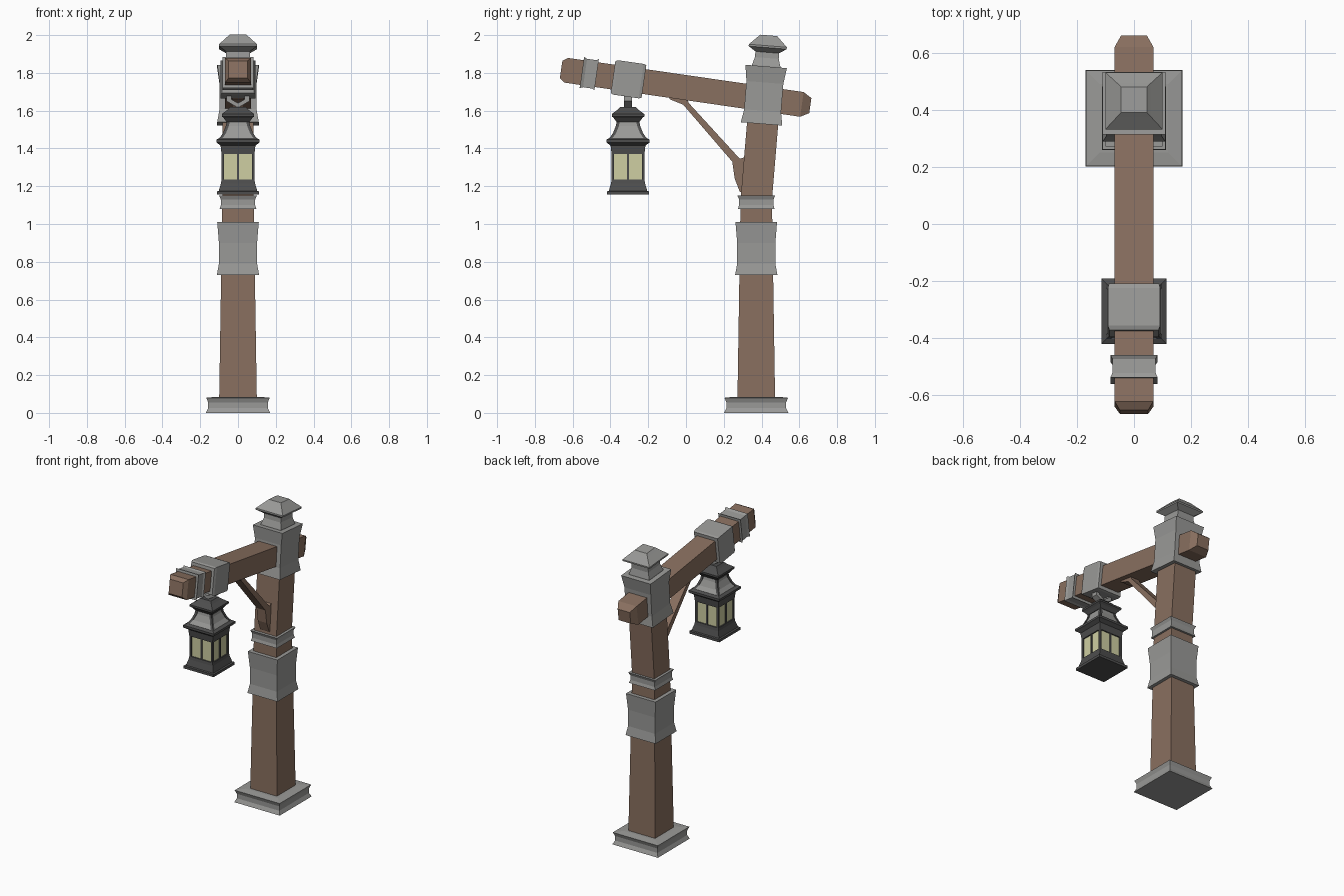
import bpy, bmesh
from mathutils import Matrix

cube = bpy.data.objects.get("Cube")
if cube:
    bpy.data.objects.remove(cube)


def material(name, color):
    m = bpy.data.materials.new(name)
    m.use_nodes = True
    m.diffuse_color = (*color, 1)
    m.node_tree.nodes["Principled BSDF"].inputs["Base Color"].default_value = (*color, 1)
    return m


WOOD = material("brown wood", (0.25, 0.16, 0.115))
STONE = material("grey stone", (0.32, 0.32, 0.31))
IRON = material("dark iron", (0.075, 0.075, 0.075))
GLASS = material("pale yellow glass", (0.62, 0.62, 0.36))


def finish(name, bm, mat, loc=(0, 0, 0), tilt=0):
    bmesh.ops.recalc_face_normals(bm, faces=bm.faces)
    mesh = bpy.data.meshes.new(name)
    bm.to_mesh(mesh)
    bm.free()
    mesh.materials.append(mat)
    ob = bpy.data.objects.new(name, mesh)
    ob.location = loc
    ob.rotation_euler.x = tilt
    bpy.context.collection.objects.link(ob)
    return ob


def stack(name, sections, mat, loc=(0, 0, 0), tilt=0):
    """Loft rectangles given as (height, half x, half y, centre x, centre y)."""
    bm = bmesh.new()
    rings = []
    for z, hx, *rest in sections:
        hy, cx, cy = (rest + [hx, 0, 0][len(rest):])
        rings.append([bm.verts.new((cx + sx * hx, cy + sy * hy, z))
                      for sx, sy in ((-1, -1), (1, -1), (1, 1), (-1, 1))])
    for a, b in zip(rings, rings[1:]):
        for i in range(4):
            j = (i + 1) % 4
            bm.faces.new((a[i], a[j], b[j], b[i]))
    bm.faces.new(rings[0])
    bm.faces.new(rings[-1])
    return finish(name, bm, mat, loc, tilt)


def plate(name, outline, half, mat, loc=(0, 0, 0), axis="X"):
    """Extrude an outline symmetrically along x or y."""
    bm = bmesh.new()
    if axis == "X":
        verts = [bm.verts.new((-half, u, v)) for u, v in outline]
        move = (2 * half, 0, 0)
    else:
        verts = [bm.verts.new((u, -half, v)) for u, v in outline]
        move = (0, 2 * half, 0)
    face = bm.faces.new(verts)
    new = bmesh.ops.extrude_face_region(bm, geom=[face])["geom"]
    bmesh.ops.translate(bm, vec=move, verts=[v for v in new if isinstance(v, bmesh.types.BMVert)])
    return finish(name, bm, mat, loc)


# Post and its stone bands
POST = (0, 0.372, 0)
stack("base_plinth", [(0, 0.17), (0.025, 0.158), (0.055, 0.158), (0.08, 0.168), (0.085, 0.12)], STONE, POST)
stack("post", [(0.05, 0.1), (1.13, 0.083), (1.56, 0.083, 0.083, 0, 0.036)], WOOD, POST)
stack("middle_collar", [(0.73, 0.112), (0.79, 0.101), (0.9, 0.101), (1.01, 0.11)], STONE, POST)
stack("small_collar", [(1.08, 0.097), (1.1, 0.091), (1.13, 0.091), (1.15, 0.1)], STONE, POST)

# Leaning head of the post with its roof cap
HEAD = (0, 0.4, 1.53)
LEAN = -0.08
stack("head_collar", [(0, 0.11), (0.07, 0.098), (0.22, 0.098), (0.305, 0.11)], STONE, HEAD, LEAN)
stack("head_roof", [(0.28, 0.078), (0.31, 0.075), (0.35, 0.063), (0.38, 0.063), (0.405, 0.101),
                    (0.415, 0.101), (0.455, 0.06), (0.47, 0.045)], STONE, HEAD, LEAN)

# Sloping beam, running front to back, with bands
BEAM = (0, 0, 1.722)
SLOPE = 1.427
stack("beam", [(-0.665, 0.045, 0.04), (-0.62, 0.068, 0.066), (0.64, 0.068, 0.066), (0.668, 0.05, 0.046)],
      WOOD, BEAM, SLOPE)
stack("beam_end_band", [(0.478, 0.083), (0.49, 0.076), (0.54, 0.076), (0.557, 0.083)], STONE, BEAM, SLOPE)
stack("beam_hanger_band", [(0.225, 0.088), (0.24, 0.092), (0.375, 0.092), (0.39, 0.086)], STONE, BEAM, SLOPE)

# Diagonal brace with a foot at each end
plate("brace", [(-0.1, 1.685), (-0.085, 1.66), (-0.015, 1.632), (0.245, 1.33), (0.258, 1.24),
                (0.285, 1.17), (0.32, 1.17), (0.33, 1.36), (0.285, 1.345), (0.015, 1.64),
                (0, 1.68)], 0.033, WOOD)

# Lantern hanger loop
LAMP = (0, -0.307, 0)
for s, side in ((-1, "right"), (1, "left")):
    plate(side + "_hanger_prong", [(s * 0.035, 1.7), (s * 0.06, 1.7), (s * 0.06, 1.65), (0, 1.615),
                                   (0, 1.64), (s * 0.035, 1.66)], 0.022, STONE, LAMP, "Y")

# Lantern: cap, roof with corner ribs, eave and base
stack("lantern_cap", [(1.54, 0.06), (1.56, 0.075), (1.57, 0.086), (1.582, 0.086), (1.605, 0.055),
                      (1.62, 0.04)], IRON, LAMP)
ROOF = [(1.55, 0.054), (1.52, 0.059), (1.48, 0.075), (1.44, 0.104)]
stack("lantern_roof", ROOF, STONE, LAMP)
stack("lantern_eave", [(1.455, 0.098), (1.447, 0.115), (1.432, 0.115), (1.415, 0.092), (1.37, 0.087)], IRON, LAMP)
stack("lantern_base", [(1.235, 0.087), (1.215, 0.09), (1.175, 0.102), (1.172, 0.112), (1.155, 0.112)], IRON, LAMP)
stack("lantern_glass", [(1.22, 0.079), (1.38, 0.079)], GLASS, LAMP)
for sx in (-1, 1):
    for sy in (-1, 1):
        stack("lantern_roof_rib", [(z, 0.008, 0.008, sx * (h - 0.003), sy * (h - 0.003)) for z, h in ROOF], IRON, LAMP)
        stack("lantern_corner_post", [(z, 0.007, 0.007, sx * 0.08, sy * 0.08) for z in (1.22, 1.38)], IRON, LAMP)
    stack("lantern_side_bar", [(z, 0.005, 0.006, sx * 0.08, 0) for z in (1.22, 1.38)], IRON, LAMP)
    stack("lantern_face_bar", [(z, 0.006, 0.005, 0, sx * 0.08) for z in (1.22, 1.38)], IRON, LAMP)
